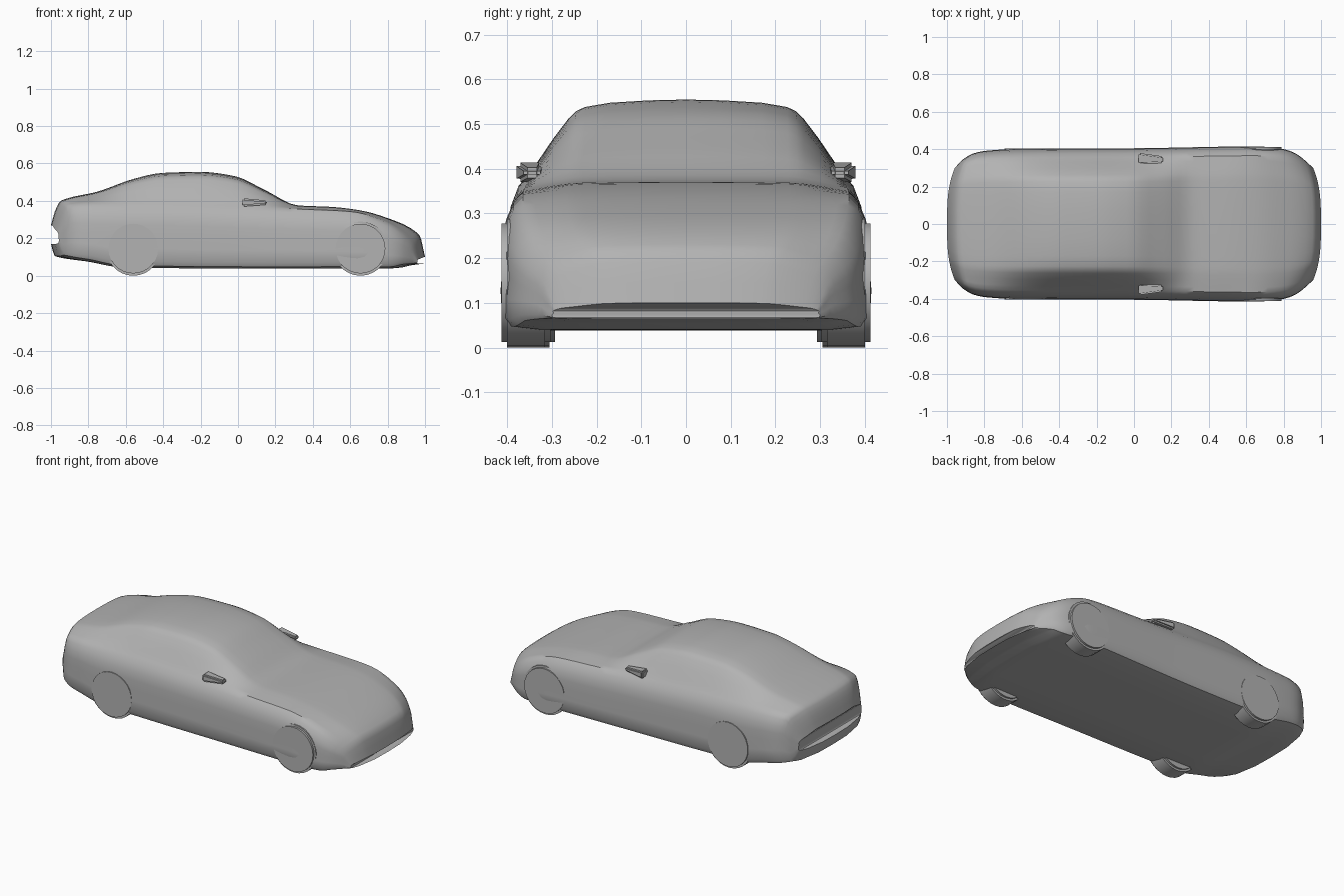
import bpy, bmesh, math
from mathutils import Matrix

cube = bpy.data.objects.get("Cube")
if cube:
    bpy.data.objects.remove(cube, do_unlink=True)

grey = bpy.data.materials.new("body_grey")
grey.use_nodes = True
GREY = (0.45, 0.45, 0.45, 1)
grey.diffuse_color = GREY
grey.node_tree.nodes["Principled BSDF"].inputs["Base Color"].default_value = GREY


def make(name, bm, angle=35):
    bmesh.ops.recalc_face_normals(bm, faces=bm.faces)
    mesh = bpy.data.meshes.new(name)
    bm.to_mesh(mesh)
    bm.free()
    mesh.materials.append(grey)
    ob = bpy.data.objects.new(name, mesh)
    bpy.context.collection.objects.link(ob)
    bpy.ops.object.select_all(action='DESELECT')
    ob.select_set(True)
    bpy.context.view_layer.objects.active = ob
    bpy.ops.object.shade_smooth_by_angle(angle=math.radians(angle))
    return ob


def curve(keys):
    """Smooth curve through the keys without overshoot."""
    xs, ys = zip(*keys)
    n = len(xs)
    d = [(ys[i + 1] - ys[i]) / (xs[i + 1] - xs[i]) for i in range(n - 1)]
    m = [d[0]] + [2 * a * b / (a + b) if a * b > 0 else 0
                  for a, b in zip(d, d[1:])] + [d[-1]]

    def f(x):
        i = max(k for k in range(n - 1) if k == 0 or xs[k] <= x)
        h = xs[i + 1] - xs[i]
        u = (x - xs[i]) / h
        return ((1 + 2 * u) * (1 - u) ** 2 * ys[i] + u * (1 - u) ** 2 * h * m[i]
                + u * u * (3 - 2 * u) * ys[i + 1] + u * u * (u - 1) * h * m[i + 1])
    return f


# Length-wise curves of the car: roof line, shoulder line, floor, half width
top = curve([(-1, .27), (-.975, .355), (-.945, .402), (-.75, .45), (-.55, .52),
             (-.4, .55), (-.2, .555), (-.02, .533), (.15, .455), (.32, .376),
             (.5, .368), (.65, .35), (.8, .308), (.97, .218), (1, .1)])
shoulder = curve([(-1, .24), (-.975, .32), (-.945, .375), (-.8, .387), (-.4, .385),
                  (0, .37), (.35, .355), (.6, .343), (.8, .29), (.97, .18), (1, .09)])
floor = curve([(-1, .17), (-.98, .105), (-.8, .075), (-.62, .045), (0, .038),
               (.85, .04), (.92, .055), (1, .065)])
width = curve([(-1, .3), (-.97, .345), (-.9, .38), (-.8, .393), (-.6, .402),
               (0, .405), (.65, .415), (.8, .405), (.9, .385), (.95, .355), (1, .3)])

# Cross-section: side (height as part of floor-to-shoulder), then cabin
SIDE = [(0, 0), (.4, 0), (.8, 0), (.96, .03), (.992, .1), (1, .3), (.988, .5),
        (.992, .66), (.972, .8), (.93, .93), (.88, 1)]
CABIN = [(.82, .2), (.735, .5), (.65, .76), (.61, .85), (.56, .905), (.42, .96),
         (.2, .99), (0, 1)]


def section(x):
    w, b, s, t = width(x), floor(x), shoulder(x), top(x)
    pts = [(y * w, b + z * (s - b)) for y, z in SIDE]
    pts += [(y * w, s + z * (t - s)) for y, z in CABIN]
    # Sweep the corners back toward the middle at both ends
    sweep = math.copysign(.1 * max(0, (abs(x) - .6) / .4) ** 2, x)
    return [(x - sweep * (y / .4) ** 3, y, z) for y, z in pts]


# Body shell
stations = [-1, -.99, -.98, -.97, -.958, -.945, -.92]
stations += [-.88 + .04 * i for i in range(46)]
stations += [.94, .955, .97, .98, .99, 1]
bm = bmesh.new()
rings = []
for x in stations:
    half = section(x)
    right = [bm.verts.new((px, -py, pz)) for px, py, pz in half]
    left = [right[0]] + [bm.verts.new(p) for p in half[1:-1]] + [right[-1]]
    rings.append((right, left))
for a, b in zip(rings, rings[1:]):
    for ra, rb in zip(a, b):
        for j in range(len(ra) - 1):
            bm.faces.new((ra[j], ra[j + 1], rb[j + 1], rb[j]))
for right, left in (rings[0], rings[-1]):
    for j in range(len(right) - 1):
        bm.faces.new(list(dict.fromkeys((right[j], right[j + 1], left[j + 1], left[j]))))
make("body_shell", bm)

# Wheels, almost flush with the body sides
for end, x, outer in (("rear", -.56, .403), ("front", .655, .413)):
    for side, s in (("left", 1), ("right", -1)):
        bm = bmesh.new()
        bmesh.ops.create_cone(bm, cap_ends=True, segments=28, radius1=.145,
                              radius2=.145, depth=.11,
                              matrix=Matrix.Translation((x, s * (outer - .055), .145))
                              @ Matrix.Rotation(math.pi / 2, 4, 'X'))
        rims = [e for e in bm.edges if abs(e.verts[0].co.y - e.verts[1].co.y) < .01]
        bmesh.ops.bevel(bm, geom=rims, offset=.012, segments=2, affect='EDGES')
        make(f"{end}_{side}_wheel", bm)

# Door mirrors, tapered toward the front
for side, s in (("left", 1), ("right", -1)):
    bm = bmesh.new()
    bmesh.ops.create_cube(bm, size=1, matrix=Matrix.Translation((.09, s * .35, .392))
                          @ Matrix.Diagonal((.13, .06, .045, 1)))
    for v in bm.verts:
        if v.co.x > .09:
            v.co.y = s * .335 + (v.co.y - s * .335) * .6
            v.co.z = .39 + (v.co.z - .39) * .5
    bmesh.ops.bevel(bm, geom=bm.edges[:], offset=.008, segments=2, affect='EDGES')
    make(f"{side}_mirror", bm)
